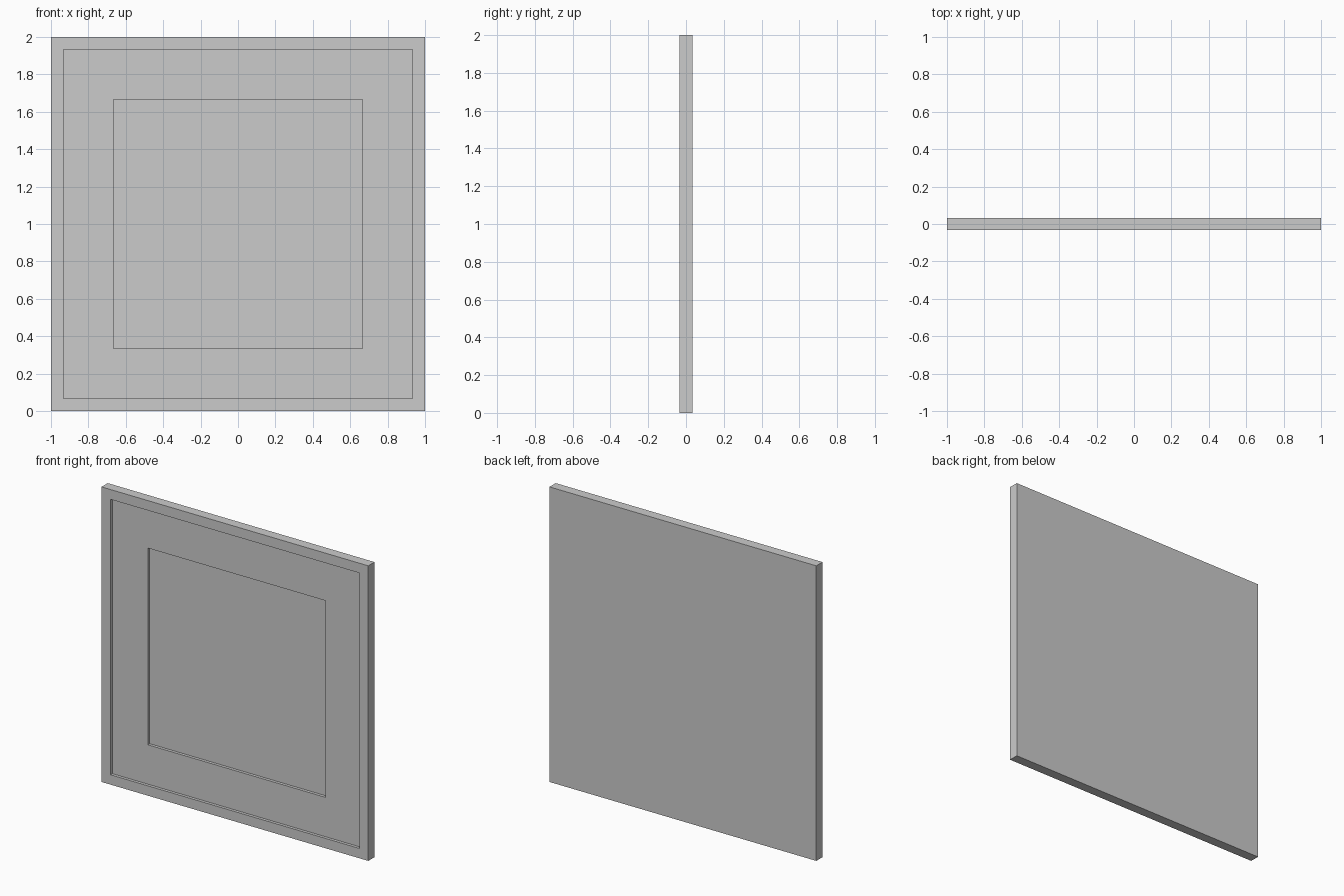
import bpy, bmesh
from mathutils import Vector

if "Cube" in bpy.data.objects:
    bpy.data.objects.remove(bpy.data.objects["Cube"])

SIZE, THICK = 2.0, 0.0667
# (border width, recess depth) for the outer rim and the wide inner border
STEPS = [(0.0667, 0.02), (0.2667, 0.02)]


def recess(bm, face, border, depth):
    """Inset a front face and sink the middle straight back."""
    bmesh.ops.inset_region(bm, faces=[face], thickness=border, use_even_offset=True)
    out = bmesh.ops.extrude_face_region(bm, geom=[face])
    bmesh.ops.delete(bm, geom=[face], context='FACES_ONLY')
    verts = [g for g in out['geom'] if isinstance(g, bmesh.types.BMVert)]
    bmesh.ops.translate(bm, verts=verts, vec=Vector((0, depth, 0)))
    return next(g for g in out['geom'] if isinstance(g, bmesh.types.BMFace))


# Flat square slab
bm = bmesh.new()
bmesh.ops.create_cube(bm, size=1)
bmesh.ops.scale(bm, verts=bm.verts, vec=(SIZE, THICK, SIZE))
bmesh.ops.translate(bm, verts=bm.verts, vec=(0, 0, SIZE / 2))

# Two stepped recesses in the front
front = min(bm.faces, key=lambda f: f.calc_center_median().y)
for border, depth in STEPS:
    front = recess(bm, front, border, depth)

bmesh.ops.recalc_face_normals(bm, faces=bm.faces)
mesh = bpy.data.meshes.new("recessed_square_panel")
bm.to_mesh(mesh)
bm.free()
bpy.context.collection.objects.link(bpy.data.objects.new("recessed_square_panel", mesh))
